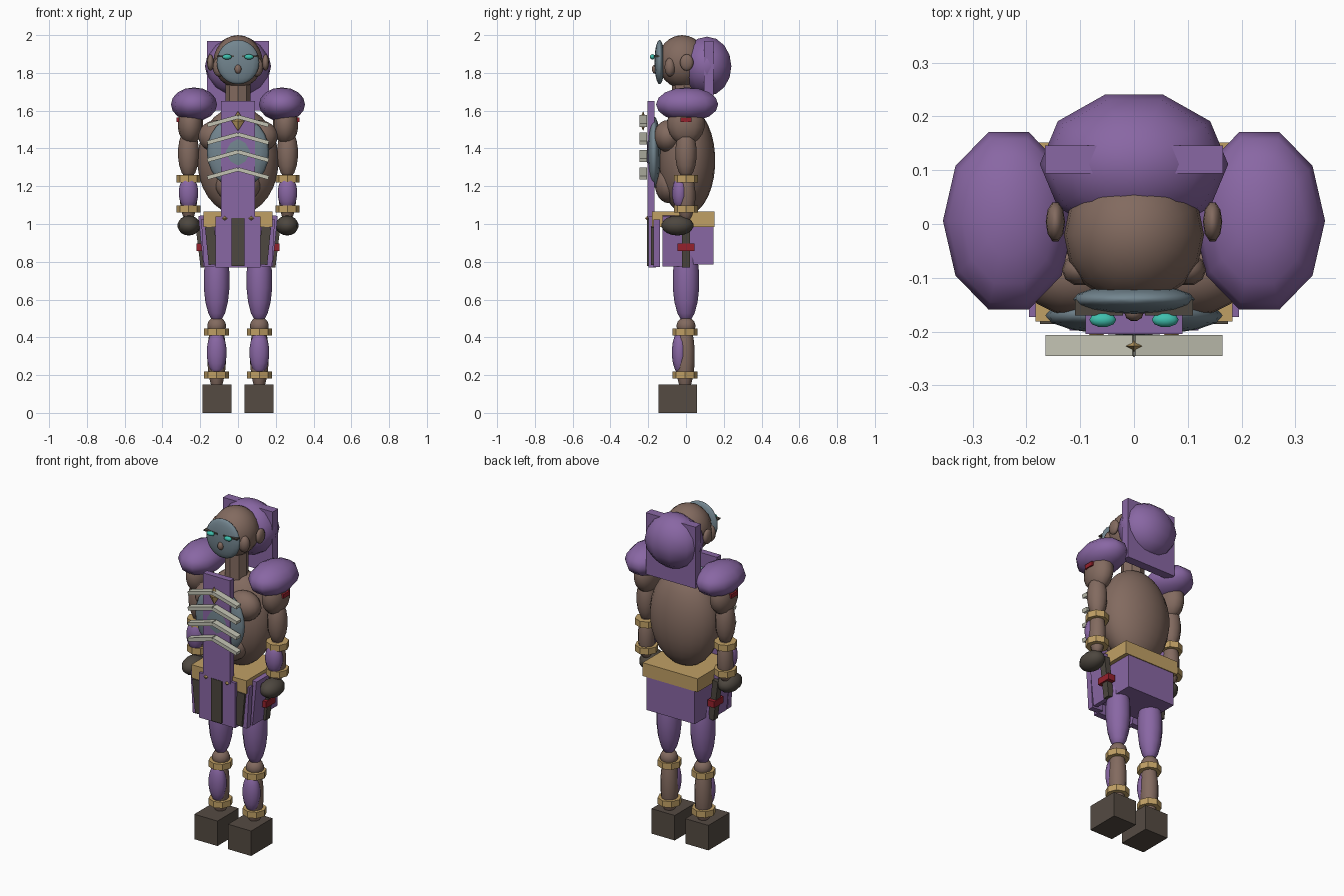
import bpy, bmesh, math
from mathutils import Matrix, Vector, Euler

if "Cube" in bpy.data.objects:
    bpy.data.objects.remove(bpy.data.objects["Cube"])


def mat(name, r, g, b):
    m = bpy.data.materials.new(name)
    m.diffuse_color = (r, g, b, 1)
    m.use_nodes = True
    m.node_tree.nodes["Principled BSDF"].inputs["Base Color"].default_value = m.diffuse_color
    return m


PURPLE = mat("purple cloth", .25, .135, .37)
SKIN = mat("brown skin", .225, .145, .115)
GOLD = mat("gold trim", .53, .35, .13)
STEEL = mat("blue grey plate", .17, .235, .275)
BONE = mat("pale bone", .54, .54, .45)
TEAL = mat("teal glow", .05, .52, .42)
DARK = mat("dark leather", .075, .063, .05)
FOOT = mat("boot brown", .09, .07, .055)
RED = mat("red gem", .30, .015, .025)


def finish(bm, name, material, loc, scale, rot, smooth):
    mx = Matrix.LocRotScale(Vector(loc), Euler(rot), Vector(scale))
    bmesh.ops.transform(bm, matrix=mx, verts=bm.verts)
    for f in bm.faces:
        f.smooth = smooth
    me = bpy.data.meshes.new(name)
    bm.to_mesh(me)
    bm.free()
    me.materials.append(material)
    ob = bpy.data.objects.new(name, me)
    bpy.context.collection.objects.link(ob)
    return ob


def ball(name, material, loc, radii, segs=16, rot=(0, 0, 0)):
    bm = bmesh.new()
    bmesh.ops.create_uvsphere(bm, u_segments=segs, v_segments=max(8, segs * 3 // 4), radius=1)
    bmesh.ops.rotate(bm, matrix=Matrix.Rotation(math.pi / 2, 3, 'Z'), verts=bm.verts)
    return finish(bm, name, material, loc, radii, rot, True)


def box(name, material, loc, size, rot=(0, 0, 0)):
    bm = bmesh.new()
    bmesh.ops.create_cube(bm, size=1)
    return finish(bm, name, material, loc, size, rot, False)


def tube(name, material, loc, r, h, sides=8):
    bm = bmesh.new()
    bmesh.ops.create_cone(bm, cap_ends=True, segments=sides, radius1=1, radius2=1, depth=1)
    return finish(bm, name, material, loc, (r, r, h), (0, 0, 0), False)


def gem(name, material, loc, radii):
    bm = bmesh.new()
    bmesh.ops.create_uvsphere(bm, u_segments=4, v_segments=2, radius=1)
    return finish(bm, name, material, loc, radii, (0, 0, 0), False)


# head, mask and hood
ball("head", SKIN, (0, -.02, 1.86), (.13, .13, .14))
tube("neck", SKIN, (0, -.01, 1.665), .065, .17)
ball("mask", STEEL, (0, -.14, 1.857), (.113, .027, .117))
ball("nose", SKIN, (0, -.165, 1.82), (.018, .016, .024), 10)
ball("hood", PURPLE, (0, .111, 1.835), (.175, .136, .157), 10)
box("hood_panel", PURPLE, (0, .12, 1.785), (.33, .052, .37))

# torso and chest
ball("torso", SKIN, (0, .005, 1.335), (.215, .15, .285), 20)
ball("belly", SKIN, (0, -.09, 1.21), (.12, .075, .1))
box("tabard", PURPLE, (0, -.185, 1.34), (.18, .038, .62))
ball("breastplate", STEEL, (0, -.17, 1.38), (.165, .037, .19))
gem("chest_star", GOLD, (0, -.227, 1.545), (.034, .02, .053))

# belt and skirt
box("belt", GOLD, (0, -.015, 1.025), (.366, .332, .08))
box("skirt_block", PURPLE, (0, .025, .89), (.32, .242, .21))
box("front_flap", PURPLE, (0, -.178, .905), (.24, .04, .27))
box("front_strap", DARK, (0, -.2, .905), (.068, .014, .255))

for s, side in ((1, "left"), (-1, "right")):
    def n(part):
        return side + "_" + part

    # face
    ball(n("cheek"), SKIN, (s * .1, -.085, 1.83), (.034, .03, .05), 10)
    ball(n("ear"), SKIN, (s * .146, .004, 1.855), (.018, .038, .044), 10)
    ball(n("eye"), TEAL, (s * .058, -.178, 1.885), (.025, .014, .014), 10)
    box(n("eye_slit"), DARK, (s * .065, -.155, 1.888), (.09, .03, .008))

    # chest muscles and ribs
    ball(n("chest_muscle"), SKIN, (s * .11, -.095, 1.465), (.1, .075, .085))
    for i in range(4):
        box(n("rib_%d" % i), BONE, (s * .081, -.226, 1.545 - i * .0925),
            (.168, .039, .021), (0, s * .27, 0))

    # shoulder and arm
    ball(n("shoulder_pad"), PURPLE, (s * .233, .006, 1.633), (.122, .173, .09), 10)
    box(n("shoulder_gem"), RED, (s * .31, 0, 1.552), (.03, .06, .025))
    ball(n("upper_arm"), SKIN, (s * .252, 0, 1.53), (.068, .1, .11), 12)
    ball(n("elbow_muscle"), SKIN, (s * .262, 0, 1.375), (.056, .057, .135), 12)
    ball(n("forearm"), SKIN, (s * .262, 0, 1.15), (.047, .05, .14), 12)
    ball(n("forearm_guard"), PURPLE, (s * .262, -.032, 1.165), (.052, .042, .09), 12)
    for k, z in enumerate((1.24, 1.08)):
        tube(n("wrist_band_%d" % k), GOLD, (s * .262, 0, z), .064, .038)
    ball(n("hand"), DARK, (s * .26, -.045, .992), (.06, .085, .053), 12)

    # skirt flaps, straps and buckles
    box(n("corner_flap"), PURPLE, (s * .15, -.155, .9), (.075, .035, .25), (0, s * .06, 0))
    box(n("corner_strap"), DARK, (s * .14, -.176, .885), (.05, .02, .2), (0, s * .1, 0))
    box(n("hip_flap"), PURPLE, (s * .182, -.065, .91), (.03, .12, .27), (0, s * .1, 0))
    box(n("hip_strap"), DARK, (s * .195, 0, .89), (.035, .042, .24), (0, s * .12, 0))
    box(n("hip_buckle"), RED, (s * .196, 0, .877), (.045, .088, .038))
    gem(n("belt_stud"), GOLD, (s * .07, -.205, 1.03), (.014, .012, .012))

    # leg
    ball(n("thigh"), PURPLE, (s * .113, 0, .7), (.069, .071, .225), 12)
    ball(n("knee"), SKIN, (s * .113, 0, .46), (.05, .05, .048), 12)
    ball(n("shin"), SKIN, (s * .113, -.005, .3), (.05, .052, .19), 12)
    ball(n("shin_guard"), PURPLE, (s * .113, -.033, .32), (.053, .042, .115), 12)
    for k, z in enumerate((.428, .2)):
        tube(n("leg_band_%d" % k), GOLD, (s * .113, -.005, z), .066, .037)
    box(n("boot"), FOOT, (s * .112, -.044, .075), (.154, .202, .15))
